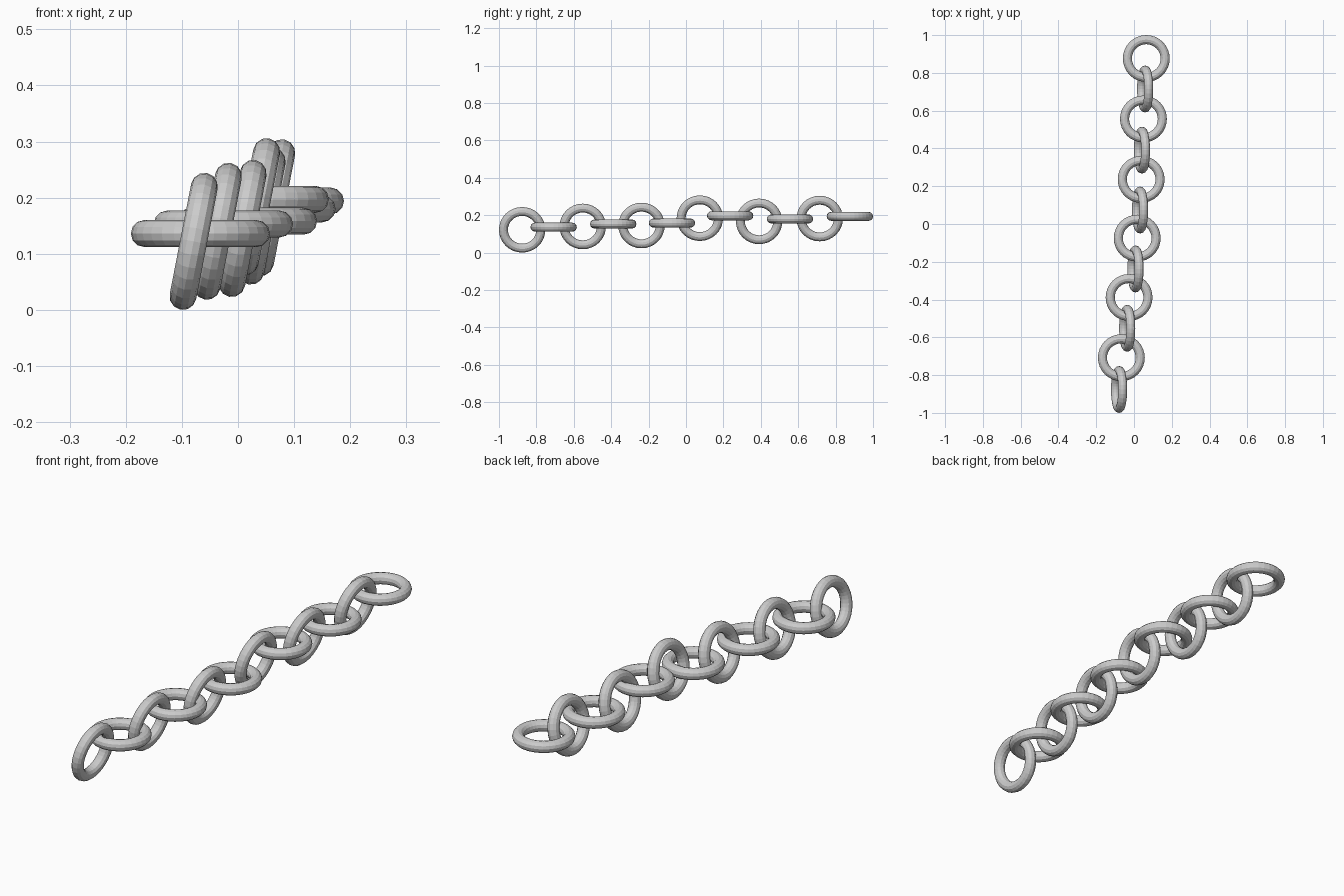
import bpy
from math import radians

RING_RADIUS, WIRE_RADIUS = 0.1, 0.024

# Centres of the links from front to back; upright and flat links alternate
centres = [
    (-0.079, -0.876, 0.122), (-0.067, -0.708, 0.136),
    (-0.036, -0.552, 0.140), (-0.026, -0.389, 0.153),
    (0.008, -0.238, 0.145), (0.017, -0.075, 0.158),
    (0.032, 0.074, 0.184), (0.038, 0.236, 0.197),
    (0.042, 0.391, 0.167), (0.050, 0.556, 0.180),
    (0.059, 0.715, 0.182), (0.065, 0.876, 0.194),
]

for i, centre in enumerate(centres):
    upright = i % 2 == 0
    # Upright links lean about 11 degrees toward +x
    rotation = (0, radians(90 + 11), 0) if upright else (0, 0, 0)
    bpy.ops.mesh.primitive_torus_add(
        major_radius=RING_RADIUS, minor_radius=WIRE_RADIUS,
        major_segments=32, minor_segments=12,
        location=centre, rotation=rotation)
    kind = "upright_link" if upright else "flat_link"
    bpy.context.object.name = f"{kind}_{i // 2 + 1}"
